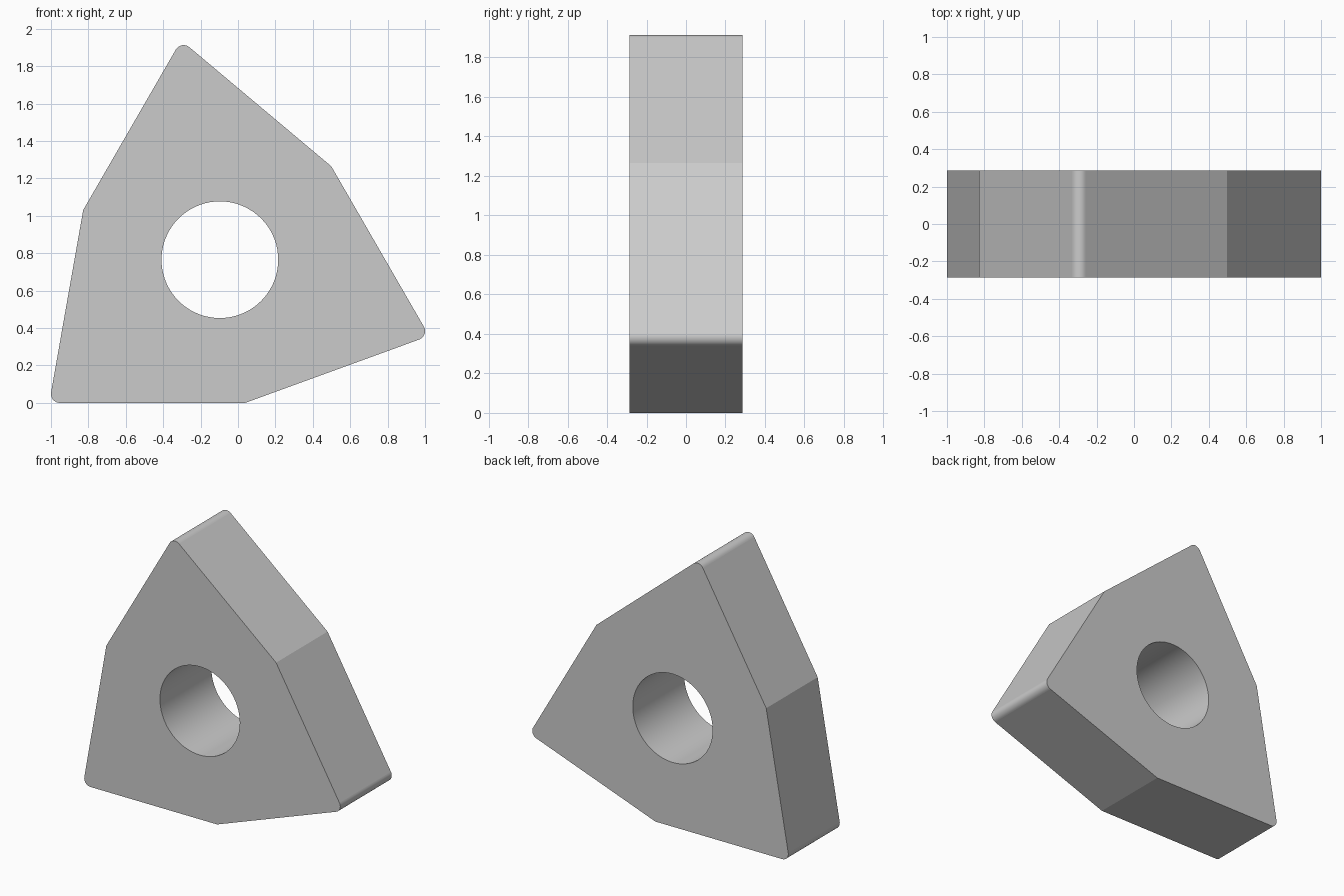
import bpy, bmesh
from math import sin, cos, radians, pi
from mathutils import Vector

if "Cube" in bpy.data.objects:
    bpy.data.objects.remove(bpy.data.objects["Cube"])

IC = 0.7656          # inscribed circle radius, also the height of the centre
NOSE = 0.0482        # corner rounding radius
HOLE = 0.312
HALF = 0.287         # half thickness
CENTRE = (-0.097, IC)
NOSE_STEPS, HOLE_STEPS = 12, 72


def polar(r, degrees):
    a = radians(degrees)
    return Vector((r * cos(a), r * sin(a)))


# Outline: three rounded 80 degree corners alternating with blunt side points
outline = []
for k in range(3):
    tip = -140 + 120 * k
    nose_centre = polar((IC - NOSE) / sin(radians(40)), tip)
    for i in range(NOSE_STEPS + 1):
        outline.append(nose_centre + polar(NOSE, tip - 50 + 100 * i / NOSE_STEPS))
    outline.append(polar(IC / cos(radians(10)), tip + 60))
hole = [polar(HOLE, 360 * i / HOLE_STEPS) for i in range(HOLE_STEPS)]

# Front face with its hole, extruded to full thickness
bm = bmesh.new()
edges = []
for loop in (outline, hole):
    vs = [bm.verts.new((CENTRE[0] + p.x, -HALF, CENTRE[1] + p.y)) for p in loop]
    edges += [bm.edges.new((vs[i], vs[(i + 1) % len(vs)])) for i in range(len(vs))]
bmesh.ops.triangle_fill(bm, edges=edges, use_beauty=True)
ext = bmesh.ops.extrude_face_region(bm, geom=bm.faces[:], use_keep_orig=True)
back = [g for g in ext["geom"] if isinstance(g, bmesh.types.BMVert)]
bmesh.ops.translate(bm, verts=back, vec=(0, 2 * HALF, 0))
bmesh.ops.recalc_face_normals(bm, faces=bm.faces[:])

# Smooth only the hole wall and rounded corners
for f in bm.faces:
    f.smooth = abs(f.normal.y) < 0.5 and f.calc_area() < 0.05

mesh = bpy.data.meshes.new("cutting_insert")
bm.to_mesh(mesh)
bm.free()
bpy.context.collection.objects.link(bpy.data.objects.new("cutting_insert", mesh))
